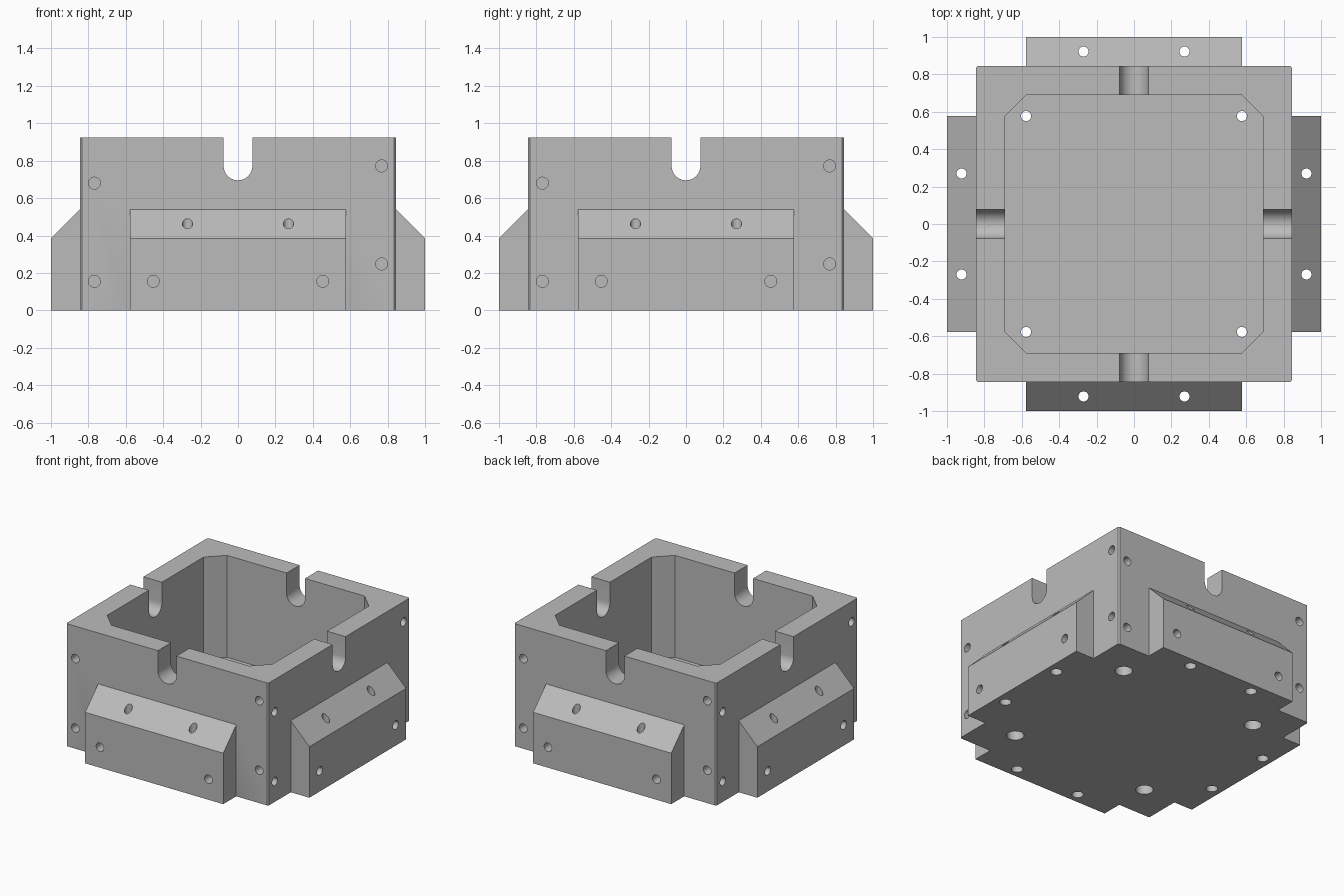
import bpy, bmesh, math
from mathutils import Matrix

if "Cube" in bpy.data.objects:
    bpy.data.objects.remove(bpy.data.objects["Cube"])

HALF, TOP = 0.845, 0.925      # outer half width and height of the box
INNER, FLOOR = 0.69, 0.155    # cavity half width and floor height


def loft(bm, rings, m=Matrix()):
    """Closed solid through (points, z) rings, placed by matrix m."""
    loops = [[bm.verts.new(m @ Matrix.Translation((x, y, z)).to_translation())
              for x, y in pts] for pts, z in rings]
    n = len(loops[0])
    for a, b in zip(loops, loops[1:]):
        for i in range(n):
            j = (i + 1) % n
            bm.faces.new((a[i], a[j], b[j], b[i]))
    bm.faces.new(loops[0][::-1])
    bm.faces.new(loops[-1])


def circle(x, y, r, n=24):
    return [(x + r * math.cos(2 * math.pi * i / n),
             y + r * math.sin(2 * math.pi * i / n)) for i in range(n)]


def octagon(h, c):
    return [(h, -h + c), (h, h - c), (h - c, h), (-h + c, h),
            (-h, h - c), (-h, -h + c), (-h + c, -h), (h - c, -h)]


def finish(name, bm):
    bmesh.ops.recalc_face_normals(bm, faces=bm.faces[:])
    mesh = bpy.data.meshes.new(name)
    bm.to_mesh(mesh)
    bm.free()
    ob = bpy.data.objects.new(name, mesh)
    bpy.context.collection.objects.link(ob)
    return ob


def boolean(target, tool, operation):
    mod = target.modifiers.new("cut", 'BOOLEAN')
    mod.operation, mod.solver, mod.object = operation, 'EXACT', tool
    bpy.context.view_layer.objects.active = target
    bpy.ops.object.modifier_apply(modifier=mod.name)
    bpy.data.objects.remove(tool)


turns = [Matrix.Rotation(k * math.pi / 2, 4, 'Z') for k in range(4)]
# local (x, y, z) becomes (x, height, distance out of the front face)
sides = [t @ Matrix.Rotation(math.pi / 2, 4, 'X') for t in turns]

# box block with slightly broken vertical edges
bm = bmesh.new()
outline = octagon(HALF, 0.01)
loft(bm, [(outline, 0), (outline, TOP)])
housing = finish("housing", bm)

# four sloped-top ledges
bm = bmesh.new()
for m in sides:
    loft(bm, [([(-.577, 0), (.577, 0), (.577, h), (-.577, h)], d)
              for d, h in ((0.80, 0.585), (1.0, 0.385))], m)
boolean(housing, finish("ledges", bm), 'UNION')

# cavity with chamfered corners
bm = bmesh.new()
opening = octagon(INNER, 0.115)
loft(bm, [(opening, FLOOR), (opening, 1.1)])
boolean(housing, finish("cavity", bm), 'DIFFERENCE')

# round-bottomed slots in the rim
bm = bmesh.new()
arc = [(0.077 * math.cos(a), 0.772 + 0.077 * math.sin(a))
       for a in (math.pi + math.pi * i / 16 for i in range(17))]
slot = arc + [(0.077, 1.1), (-0.077, 1.1)]
for m in sides:
    loft(bm, [(slot, 0.6), (slot, 0.95)], m)
boolean(housing, finish("slots", bm), 'DIFFERENCE')

# screw holes
bm = bmesh.new()


def stepped_hole(x, y, r, bore, depth, top, m):
    loft(bm, [(circle(x, y, bore), -0.1), (circle(x, y, bore), depth),
              (circle(x, y, r), depth), (circle(x, y, r), top)], m)


for turn, side in zip(turns, sides):
    stepped_hole(0.577, 0.577, 0.027, 0.06, 0.08, 0.3, turn)     # floor corner
    for x in (-0.27, 0.27):                                      # through ledge
        stepped_hole(x, -0.922, 0.027, 0.04, 0.1, 0.7, turn)
    for x, z in ((-.768, .68), (-.768, .155), (.768, .772), (.768, .248)):
        loft(bm, [(circle(x, z, .032), .55), (circle(x, z, .032), .9)], side)
    for x in (-0.453, 0.453):                                    # ledge face
        loft(bm, [(circle(x, .155, .032), .75), (circle(x, .155, .032), 1.1)], side)
boolean(housing, finish("holes", bm), 'DIFFERENCE')

# single grey finish
grey = bpy.data.materials.new("grey metal")
grey.diffuse_color = (0.5, 0.5, 0.5, 1)
grey.use_nodes = True
grey.node_tree.nodes["Principled BSDF"].inputs["Base Color"].default_value = grey.diffuse_color
housing.data.materials.clear()
housing.data.materials.append(grey)
for p in housing.data.polygons:
    p.material_index = 0

bpy.ops.object.select_all(action='DESELECT')
housing.select_set(True)
bpy.context.view_layer.objects.active = housing
bpy.ops.object.shade_smooth_by_angle(angle=math.radians(30))
